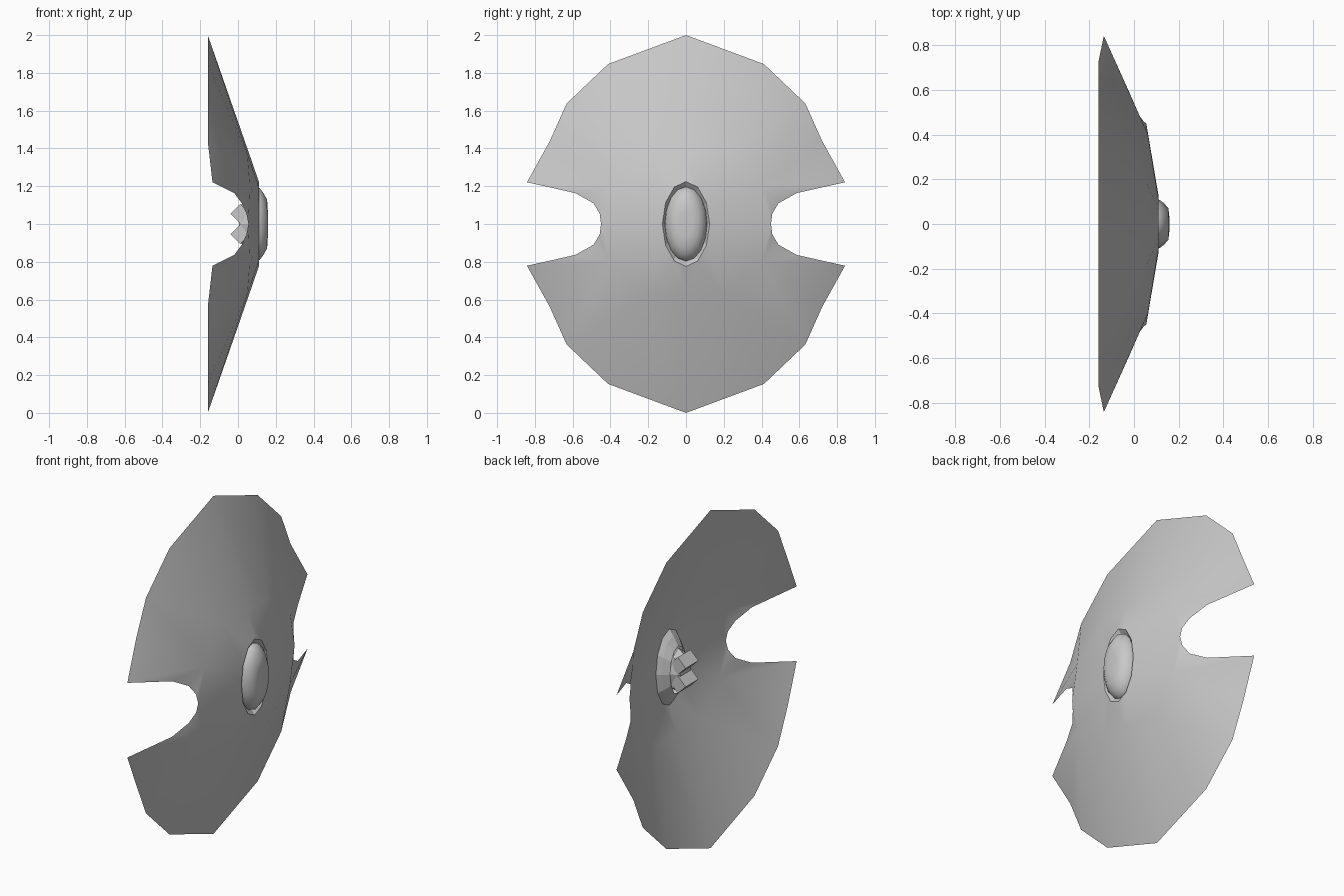
import bpy, bmesh
from math import sin, cos, pi, radians
from mathutils import Matrix, Vector

cube = bpy.data.objects.get("Cube")
if cube:
    bpy.data.objects.remove(cube, do_unlink=True)

grey = bpy.data.materials.new("plain_grey")
grey.use_nodes = True
grey.diffuse_color = (0.58, 0.58, 0.58, 1)
grey.node_tree.nodes["Principled BSDF"].inputs["Base Color"].default_value = (0.58, 0.58, 0.58, 1)


def finish(bm, name, smooth=None):
    mesh = bpy.data.meshes.new(name)
    bm.to_mesh(mesh)
    bm.free()
    obj = bpy.data.objects.new(name, mesh)
    bpy.context.collection.objects.link(obj)
    mesh.materials.append(grey)
    if smooth:
        bpy.ops.object.select_all(action='DESELECT')
        obj.select_set(True)
        bpy.context.view_layer.objects.active = obj
        bpy.ops.object.shade_smooth_by_angle(angle=radians(smooth))


def oval(x, ry, rz, deg):
    return Vector((x, ry * cos(radians(deg)), 1 + rz * sin(radians(deg))))


def lathe(name, rings, sides, smooth=None, cap=False):
    """Oval rings (x, half width, half height) joined along x."""
    bm = bmesh.new()
    loops = [[bm.verts.new(oval(x, ry, rz, 360 * i / sides)) for i in range(sides)]
             for x, ry, rz in rings]
    for a, b in zip(loops, loops[1:]):
        for i in range(sides):
            j = (i + 1) % sides
            bm.faces.new((a[i], a[j], b[j], b[i]))
    if cap:
        bm.faces.new(loops[-1])
    finish(bm, name, smooth)


# Shield plate: a quarter of the outline, each point tied to a bend point
rim = [((-.16, 0, 1.0), 0), ((-.16, .412, .847), 1), ((-.16, .632, .638), 1),
       ((-.16, .722, .437), 2), ((-.135, .842, .221), 2), ((-.02, .587, .164), 2),
       ((.02, .49, .11), 2), ((.045, .457, .055), 2), ((.055, .45, 0), 3)]
bend = [(.06, 0, .37), (.05, .2, .37), (.062, .4, .205), rim[-1][0]]
hole = [oval(.11, .125, .225, deg) - Vector((0, 0, 1)) for deg in (90, 60, 30, 0)]

panels = [(p, bend[i], bend[j], q) for (p, i), (q, j) in zip(rim, rim[1:])]
panels += [(bend[i], hole[i], hole[i + 1], bend[i + 1]) for i in range(3)]

# Mirror the quarter over both axes
bm = bmesh.new()
for sy in (1, -1):
    for sz in (1, -1):
        for panel in panels:
            corners = []
            for x, y, z in panel:
                point = Vector((x, sy * y, 1 + sz * z))
                if point not in corners:
                    corners.append(point)
            if len(corners) < 3:
                continue
            if sy * sz < 0:
                corners.reverse()
            bm.faces.new([bm.verts.new(c) for c in corners])
bmesh.ops.remove_doubles(bm, verts=bm.verts, dist=.001)
bmesh.ops.triangulate(bm, faces=bm.faces)
finish(bm, "shield_plate", 40)

# Recessed cup behind the central opening, and the domed boss within it
lathe("boss_cup", [(.11, .125, .225), (.085, .108, .195), (.05, .078, .14)], 12)
lathe("boss_dome", [(.095, .112, .197), (.115, .108, .19), (.135, .092, .163),
                    (.154, .07, .13), (.158, .035, .065)], 16, 50, cap=True)

# Grip core and its two pointed lugs
lathe("grip_core", [(.1, .07, .12), (.05, .075, .13), (.005, .05, .095)], 8, cap=True)
for name, side in (("upper_grip_lug", 1), ("lower_grip_lug", -1)):
    bm = bmesh.new()
    bmesh.ops.create_cube(bm, size=1, matrix=Matrix.Translation((.012, 0, 1 + side * .055))
                          @ Matrix.Rotation(pi / 4, 4, 'Y')
                          @ Matrix.Diagonal((.073, .12, .073, 1)))
    finish(bm, name)
